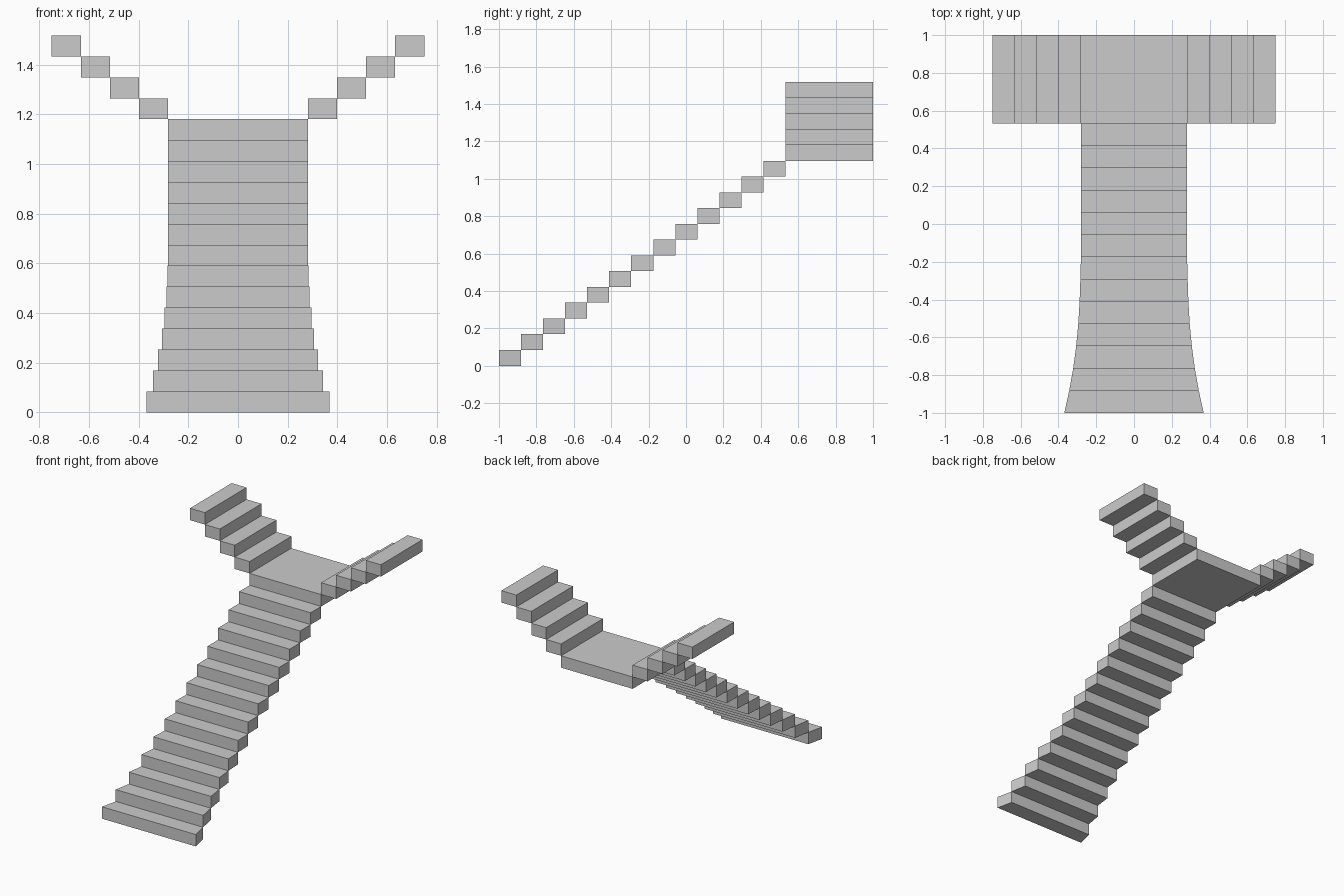
import bpy, bmesh

if "Cube" in bpy.data.objects:
    bpy.data.objects.remove(bpy.data.objects["Cube"])

RISE = 1.517 / 18      # height of one step
Y_LAND = 0.532         # front edge of the landing
GO = (Y_LAND + 1) / 13 # depth of one main step
HALF = 0.281           # half width of the upper stair
SIDE = (0.75 - HALF) / 4


def prism(name, outline, z):
    """Extrude a plan outline upward by one rise."""
    bm = bmesh.new()
    face = bm.faces.new([bm.verts.new((x, y, z)) for x, y in outline])
    top = bmesh.ops.extrude_face_region(bm, geom=[face])["geom"]
    verts = [v for v in top if isinstance(v, bmesh.types.BMVert)]
    bmesh.ops.translate(bm, vec=(0, 0, RISE), verts=verts)
    bmesh.ops.recalc_face_normals(bm, faces=bm.faces)
    mesh = bpy.data.meshes.new(name)
    bm.to_mesh(mesh)
    bm.free()
    obj = bpy.data.objects.new(name, mesh)
    bpy.context.collection.objects.link(obj)
    return obj


def rect(x0, x1, y0, y1):
    return [(x0, y0), (x1, y0), (x1, y1), (x0, y1)]


# Main flight, flaring out toward the bottom
flare = [0.369, 0.343, 0.322, 0.306, 0.295, 0.288, 0.284]
widths = flare + [HALF] * 7
for i in range(13):
    y0, y1 = -1 + i * GO, -1 + (i + 1) * GO
    a, b = widths[i], widths[i + 1]
    prism(f"main_step_{i + 1}", [(-a, y0), (a, y0), (b, y1), (-b, y1)], i * RISE)

# Landing
prism("landing", rect(-HALF, HALF, Y_LAND, 1), 13 * RISE)

# Side flights rising left and right from the landing
for side, s in (("left", -1), ("right", 1)):
    for i in range(4):
        x0, x1 = sorted((s * (HALF + i * SIDE), s * (HALF + (i + 1) * SIDE)))
        prism(f"{side}_step_{i + 1}", rect(x0, x1, Y_LAND, 1), (14 + i) * RISE)
